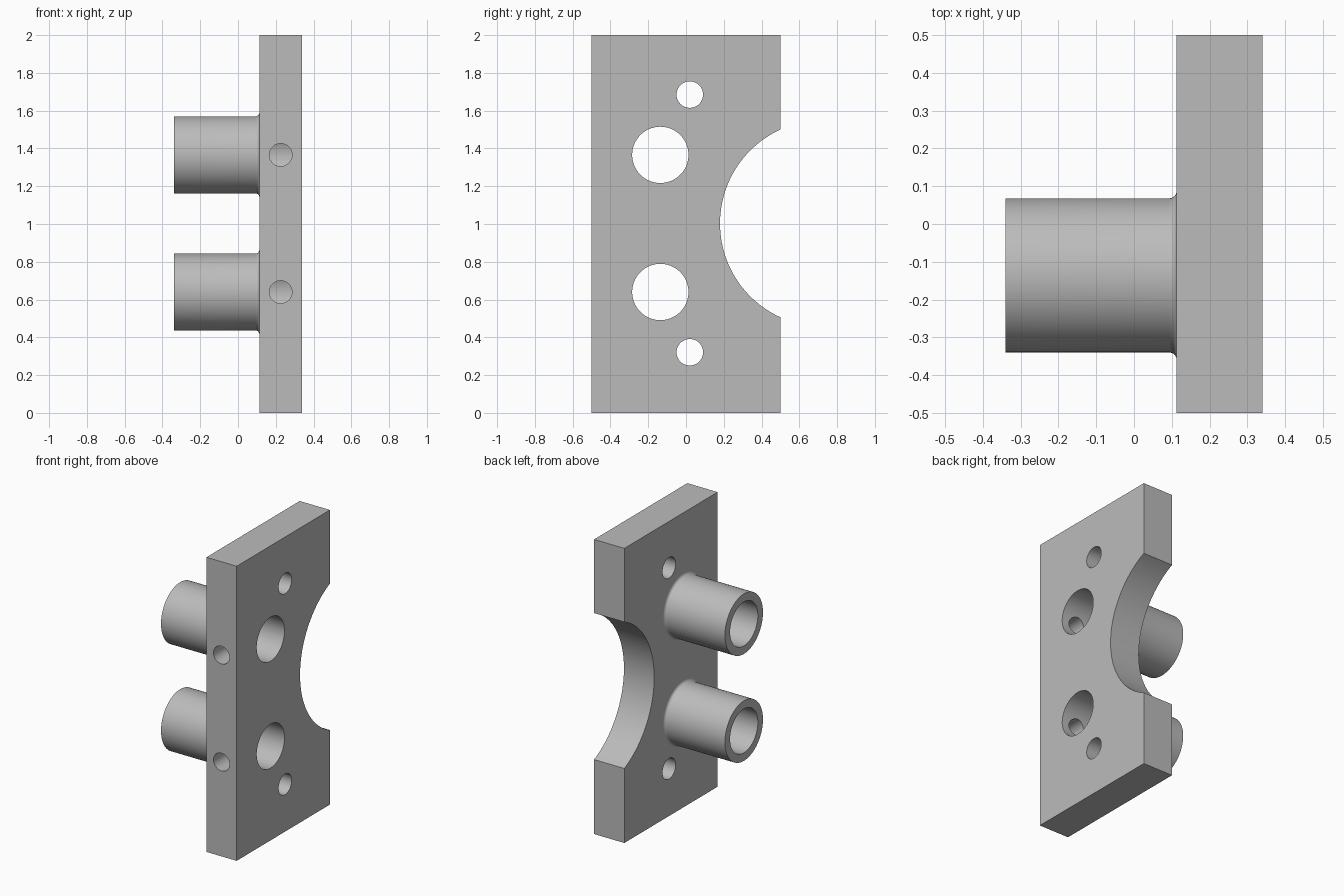
import bpy, bmesh, math
from mathutils import Matrix, Vector

cube = bpy.data.objects.get("Cube")
if cube:
    bpy.data.objects.remove(cube, do_unlink=True)

BACK, FRONT, TIP = 0.113, 0.34, -0.34     # plate faces and tube end along x
MID_Z = 1.003                             # mirror height of all holes
BORE_Y, BORE_DZ, BORE_R, TUBE_R = -0.136, 0.363, 0.149, 0.204
FILLET = 0.02

grey = bpy.data.materials.new("plain_grey")
grey.use_nodes = True
colour = (0.5, 0.5, 0.5, 1)
grey.diffuse_color = colour
grey.node_tree.nodes["Principled BSDF"].inputs["Base Color"].default_value = colour


def make_object(name, bm):
    bmesh.ops.recalc_face_normals(bm, faces=bm.faces)
    mesh = bpy.data.meshes.new(name)
    bm.to_mesh(mesh)
    bm.free()
    mesh.materials.append(grey)
    obj = bpy.data.objects.new(name, mesh)
    bpy.context.collection.objects.link(obj)
    return obj


def activate(obj):
    bpy.ops.object.select_all(action='DESELECT')
    obj.select_set(True)
    bpy.context.view_layer.objects.active = obj


def add_cylinder(bm, start, end, radius, sides=96):
    start, end = Vector(start), Vector(end)
    axis = end - start
    turn = axis.to_track_quat('Z', 'Y').to_matrix().to_4x4()
    bmesh.ops.create_cone(bm, cap_ends=True, segments=sides, radius1=radius, radius2=radius,
                          depth=axis.length,
                          matrix=Matrix.Translation((start + end) / 2) @ turn)


def cut(obj, bm):
    cutter = make_object("cutter", bm)
    cutter.hide_render = True
    mod = obj.modifiers.new("cut", 'BOOLEAN')
    mod.operation, mod.solver, mod.object = 'DIFFERENCE', 'EXACT', cutter
    activate(obj)
    bpy.ops.object.modifier_apply(modifier=mod.name)
    bpy.data.objects.remove(cutter, do_unlink=True)


# Plate: rectangular outline with a circular bite, extruded through x
half_chord, depth = 0.497, 0.32
arc_r = (half_chord ** 2 + depth ** 2) / (2 * depth)
arc_y = 0.5 - depth + arc_r
sweep = math.asin(half_chord / arc_r)
outline = [(0.5, 2), (-0.5, 2), (-0.5, 0), (0.5, 0)]
steps = 48
for i in range(steps + 1):
    a = sweep * (2 * i / steps - 1)
    outline.append((arc_y - arc_r * math.cos(a), MID_Z + arc_r * math.sin(a)))
bm = bmesh.new()
face = bm.faces.new([bm.verts.new((BACK, y, z)) for y, z in outline])
grown = bmesh.ops.extrude_face_region(bm, geom=[face])["geom"]
bmesh.ops.translate(bm, vec=(FRONT - BACK, 0, 0),
                    verts=[v for v in grown if isinstance(v, bmesh.types.BMVert)])
plate = make_object("plate", bm)

# Through holes: tube bores and small bolt holes
bm = bmesh.new()
for side in (-1, 1):
    for y, dz, r in ((BORE_Y, BORE_DZ, BORE_R), (0.02, 0.682, 0.07)):
        z = MID_Z + side * dz
        add_cylinder(bm, (0, y, z), (0.5, y, z), r)
cut(plate, bm)

# Set-screw holes from the front edge into each bore
bm = bmesh.new()
for side in (-1, 1):
    z = MID_Z + side * BORE_DZ
    add_cylinder(bm, (0.226, -0.7, z), (0.226, BORE_Y, z), 0.06, 64)
cut(plate, bm)


# Tubes: hollow turned profile with a fillet at the plate
def make_tube(name, z):
    profile = [(BACK, BORE_R), (TIP, BORE_R), (TIP, TUBE_R)]
    for i in range(9):
        a = i / 8 * math.pi / 2
        profile.append((BACK - FILLET + FILLET * math.sin(a),
                        TUBE_R + FILLET - FILLET * math.cos(a)))
    bm = bmesh.new()
    verts = [bm.verts.new((x, BORE_Y, z + r)) for x, r in profile]
    edges = [bm.edges.new(pair) for pair in zip(verts, verts[1:])]
    bmesh.ops.spin(bm, geom=verts + edges, cent=(0, BORE_Y, z), axis=(1, 0, 0),
                   angle=math.tau, steps=96)
    bmesh.ops.remove_doubles(bm, verts=bm.verts, dist=0.0001)
    tube = make_object(name, bm)
    # An open shell needs its normals checked against the bore direction
    tip = next(p for p in tube.data.polygons if abs(p.normal.x) > 0.99 and p.center.x < TIP + 0.01)
    if tip.normal.x > 0:
        tube.data.flip_normals()
    return tube


tubes = [make_tube("lower_tube", MID_Z - BORE_DZ), make_tube("upper_tube", MID_Z + BORE_DZ)]

for obj in [plate] + tubes:
    activate(obj)
    bpy.ops.object.shade_smooth_by_angle(angle=math.radians(30))
